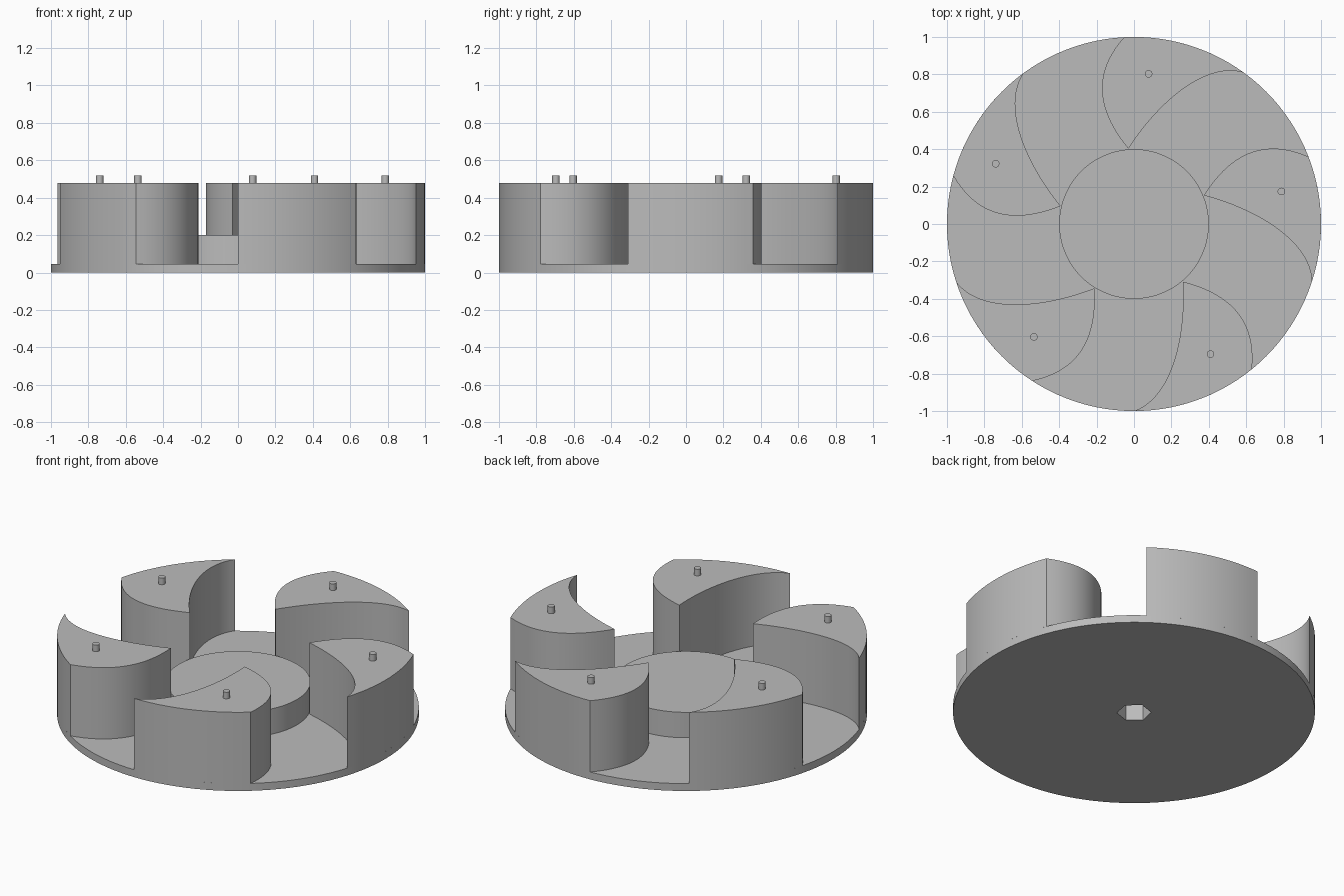
import bpy
import bmesh
from math import cos, sin, radians, atan2, tau
from mathutils import Matrix, Vector
from mathutils.geometry import interpolate_bezier

cube = bpy.data.objects.get("Cube")
if cube:
    bpy.data.objects.remove(cube)

BLADES = 5
PLATE_TOP, HUB_TOP, BLADE_TOP, PIN_TOP = 0.045, 0.2, 0.48, 0.52

grey = bpy.data.materials.new("plain_grey")
grey.use_nodes = True
grey.diffuse_color = (0.5, 0.5, 0.5, 1)
grey.node_tree.nodes["Principled BSDF"].inputs["Base Color"].default_value = (0.5, 0.5, 0.5, 1)


def add_object(name, bm):
    bmesh.ops.recalc_face_normals(bm, faces=bm.faces)
    mesh = bpy.data.meshes.new(name)
    bm.to_mesh(mesh)
    bm.free()
    obj = bpy.data.objects.new(name, mesh)
    bpy.context.collection.objects.link(obj)
    mesh.materials.append(grey)
    return obj


def smooth(obj):
    bpy.ops.object.select_all(action="DESELECT")
    obj.select_set(True)
    bpy.context.view_layer.objects.active = obj
    bpy.ops.object.shade_smooth_by_angle(angle=radians(30))


def prism(name, outline, bottom, top):
    """Extrude a flat outline upwards into a closed solid."""
    bm = bmesh.new()
    face = bm.faces.new([bm.verts.new((x, y, bottom)) for x, y in outline])
    grown = bmesh.ops.extrude_face_region(bm, geom=[face], use_keep_orig=True)
    raised = [v for v in grown["geom"] if isinstance(v, bmesh.types.BMVert)]
    bmesh.ops.translate(bm, verts=raised, vec=(0, 0, top - bottom))
    return add_object(name, bm)


def circle(radius, sides, start=0.0, centre=(0, 0)):
    return [(centre[0] + radius * cos(start + tau * i / sides),
             centre[1] + radius * sin(start + tau * i / sides)) for i in range(sides)]


# Base plate and raised hub, turned as one solid
bm = bmesh.new()
profile = [(0, 0), (1, 0), (1, PLATE_TOP), (0.4, PLATE_TOP), (0.4, HUB_TOP), (0, HUB_TOP)]
points = [bm.verts.new((r, 0, z)) for r, z in profile]
edges = [bm.edges.new(pair) for pair in zip(points, points[1:])]
bmesh.ops.spin(bm, geom=points + edges, cent=(0, 0, 0), axis=(0, 0, 1),
               angle=tau, steps=120, use_merge=True)
bmesh.ops.remove_doubles(bm, verts=bm.verts, dist=0.0001)
base = add_object("base_and_hub", bm)

# Hexagonal shaft socket cut into the underside
cutter = prism("socket_cutter", circle(0.095, 6, radians(18)), -0.1, 0.16)
cutter.hide_render = True
cut = base.modifiers.new("socket", "BOOLEAN")
cut.operation = "DIFFERENCE"
cut.solver = "EXACT"
cut.object = cutter
bpy.context.view_layer.objects.active = base
bpy.ops.object.modifier_apply(modifier=cut.name)
bpy.data.objects.remove(cutter)
smooth(base)

# Blade outline: two curved flanks from the hub joined by a rim arc
tip = Vector((-0.03, 0.403))
trailing, leading = Vector((-0.053, 0.9986)), Vector((0.588, 0.809))
flank_a = interpolate_bezier(tip, Vector((-0.17, 0.57)), Vector((-0.25, 0.78)), trailing, 24)
flank_b = interpolate_bezier(tip, Vector((0.13, 0.65)), Vector((0.38, 0.87)), leading, 24)
start, end = atan2(leading.y, leading.x), atan2(trailing.y, trailing.x)
rim = [(cos(start + (end - start) * i / 14), sin(start + (end - start) * i / 14))
       for i in range(15)]
outline = [tuple(p[:2]) for p in flank_b[:-1]] + rim + [tuple(p[:2]) for p in flank_a[-2:0:-1]]

# Blades with a small pin on each, repeated around the hub
for i in range(BLADES):
    turn = Matrix.Rotation(tau * i / BLADES, 4, "Z")
    blade = prism(f"blade_{i + 1}", outline, PLATE_TOP, BLADE_TOP)
    pin = prism(f"pin_{i + 1}", circle(0.02, 24, centre=(0.078, 0.803)), BLADE_TOP, PIN_TOP)
    for part in (blade, pin):
        part.data.transform(turn)
        smooth(part)
